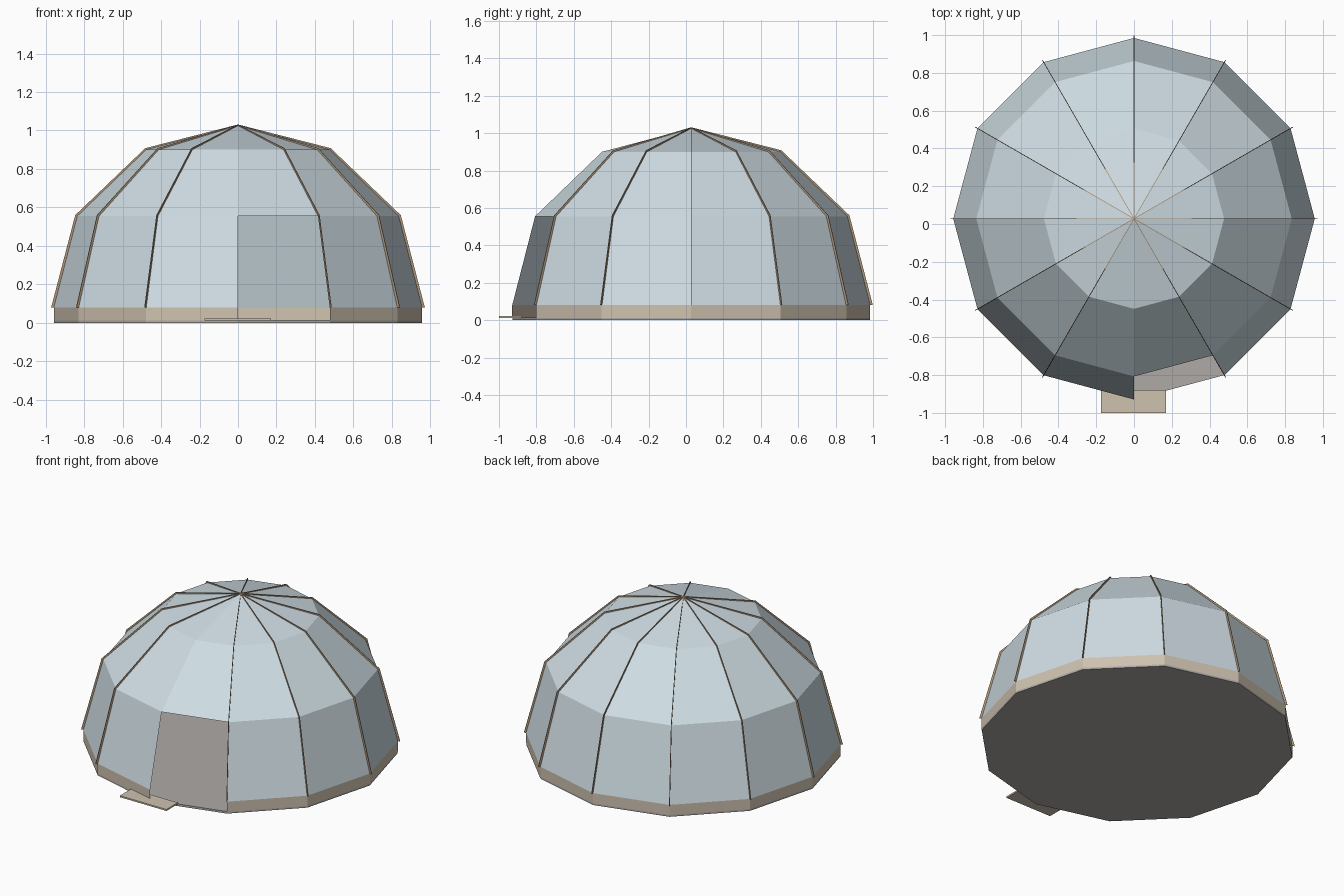
import bpy, bmesh
from math import cos, sin, pi
from mathutils import Vector

if "Cube" in bpy.data.objects:
    bpy.data.objects.remove(bpy.data.objects["Cube"])

N = 12
CY = 0.028          # dome centre in y
DOOR = 9            # side between -90 and -60 degrees is the opening
PROFILE = [(0.957, 0.08), (0.835, 0.555), (0.477, 0.9), (0.0, 1.026)]


def material(name, rgb):
    m = bpy.data.materials.new(name)
    m.diffuse_color = (*rgb, 1)
    m.use_nodes = True
    m.node_tree.nodes["Principled BSDF"].inputs["Base Color"].default_value = m.diffuse_color
    return m


CANVAS = material("pale_blue_canvas", (0.62, 0.72, 0.77))
TAN = material("tan_trim", (0.62, 0.54, 0.43))
WOOD = material("rib_wood", (0.42, 0.30, 0.19))
FLOOR = material("floor_grey", (0.42, 0.40, 0.38))


def point(i, r, z):
    a = 2 * pi * i / N
    return Vector((r * cos(a), CY + r * sin(a), z))


def finish(name, bm, mat):
    bmesh.ops.remove_doubles(bm, verts=bm.verts, dist=1e-5)
    me = bpy.data.meshes.new(name)
    bm.to_mesh(me)
    bm.free()
    me.materials.append(mat)
    ob = bpy.data.objects.new(name, me)
    bpy.context.collection.objects.link(ob)
    return ob


def sheet(name, profile, mat):
    """Faceted thin skin around the dome with the doorway left out."""
    bm = bmesh.new()
    for k, ((r0, z0), (r1, z1)) in enumerate(zip(profile, profile[1:])):
        for i in range(N):
            if k == 0 and i == DOOR:
                continue
            pts = [point(i, r0, z0), point(i + 1, r0, z0), point(i + 1, r1, z1)]
            if r1 > 0:
                pts.append(point(i, r1, z1))
            bm.faces.new([bm.verts.new(p) for p in pts])
    return finish(name, bm, mat)


# Dome skin and the low wall under it
sheet("dome_panels", PROFILE, CANVAS)
sheet("base_wall", [(0.957, 0.012), (0.957, 0.08)], TAN)

# Floor slab
bm = bmesh.new()
bottom = bm.faces.new([bm.verts.new(point(i, 0.956, 0)) for i in range(N)])
top = bmesh.ops.extrude_face_region(bm, geom=[bottom], use_keep_orig=True)
bmesh.ops.translate(bm, vec=(0, 0, 0.014),
                    verts=[v for v in top["geom"] if isinstance(v, bmesh.types.BMVert)])
bmesh.ops.recalc_face_normals(bm, faces=bm.faces)
finish("floor", bm, FLOOR)

# Thin ribs on every corner except the left door post
for i in range(N):
    if i == DOOR:
        continue
    a = 2 * pi * i / N
    side = Vector((-sin(a), cos(a), 0)) * 0.002
    inner = [point(i, r, z) for r, z in PROFILE]
    outer = [point(i, r, z) for r, z in
             [(0.971, 0.08), (0.846, 0.56), (0.482, 0.908), (0.0, 1.031)]]
    bm = bmesh.new()
    rows = [[bm.verts.new(p) for p in (a0 - side, b0 - side, b0 + side, a0 + side)]
            for a0, b0 in zip(inner, outer)]
    for p, q in zip(rows, rows[1:]):
        for j in range(4):
            bm.faces.new((p[j], p[(j + 1) % 4], q[(j + 1) % 4], q[j]))
    bm.faces.new(rows[0])
    bm.faces.new(rows[-1])
    bmesh.ops.recalc_face_normals(bm, faces=bm.faces)
    finish(f"rib_{i}", bm, WOOD)

# Door step
bm = bmesh.new()
bmesh.ops.create_cube(bm, size=1)
bmesh.ops.scale(bm, vec=(0.345, 0.12, 0.01), verts=bm.verts)
bmesh.ops.translate(bm, vec=(-0.002, -0.94, 0.017), verts=bm.verts)
finish("door_step", bm, TAN)
